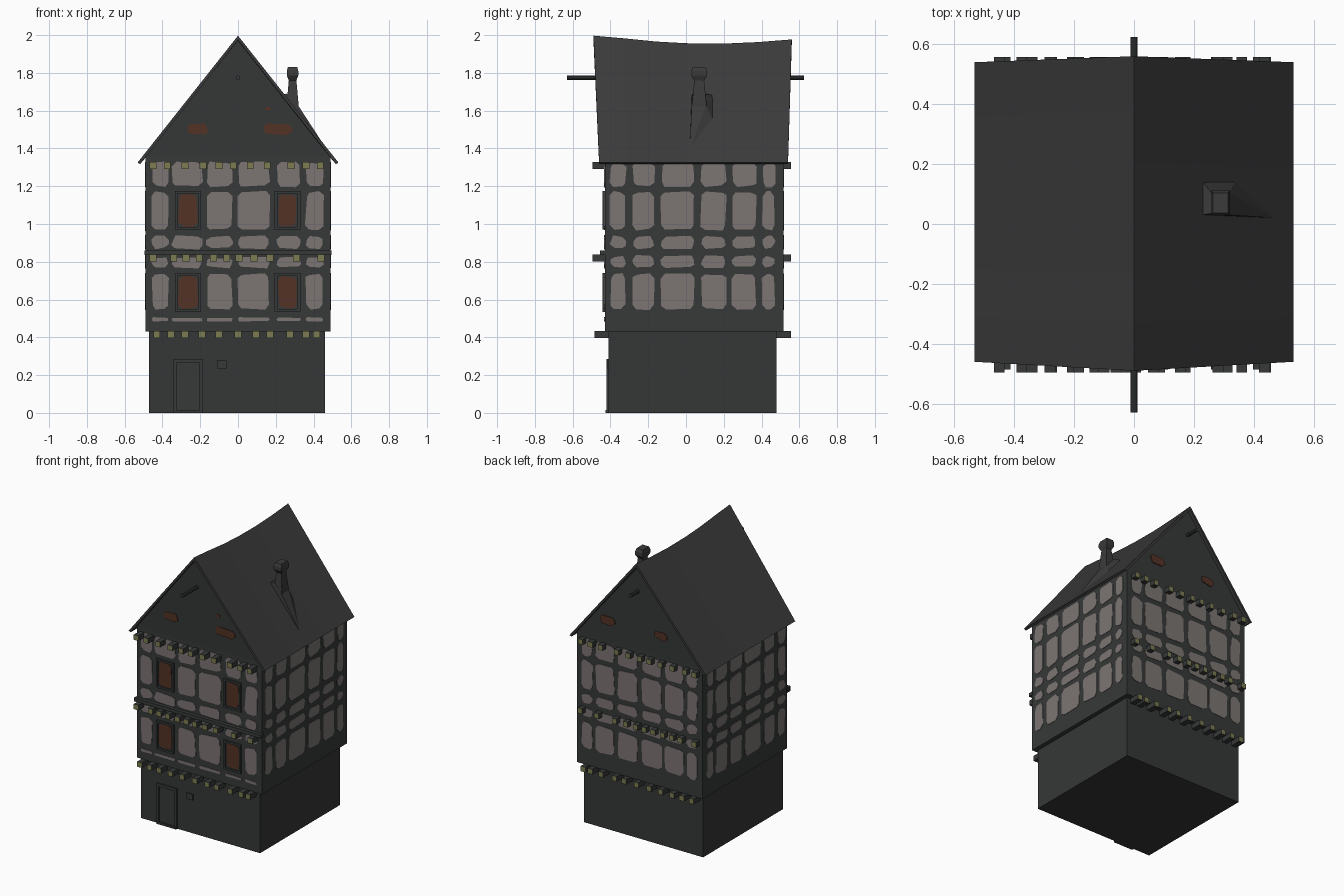
import bpy, bmesh, random
from mathutils import Vector

if "Cube" in bpy.data.objects:
    bpy.data.objects.remove(bpy.data.objects["Cube"])

random.seed(4)


def mat(name, r, g, b):
    m = bpy.data.materials.new(name)
    m.diffuse_color = (r, g, b, 1)
    m.use_nodes = True
    m.node_tree.nodes["Principled BSDF"].inputs["Base Color"].default_value = m.diffuse_color
    return m


SLATE = mat("slate_grey", .043, .043, .043)
TIMBER = mat("dark_timber", .038, .041, .041)
STONE = mat("dark_stone", .036, .037, .037)
PLASTER = mat("warm_grey_plaster", .20, .178, .172)
BROWN = mat("brown_glass", .088, .032, .019)
OLIVE = mat("olive_beam_end", .20, .20, .085)


def finish(bm, name, *mats):
    bmesh.ops.recalc_face_normals(bm, faces=bm.faces)
    me = bpy.data.meshes.new(name)
    bm.to_mesh(me)
    bm.free()
    for m in mats:
        me.materials.append(m)
    ob = bpy.data.objects.new(name, me)
    bpy.context.collection.objects.link(ob)
    return ob


def add_box(bm, lo, hi):
    r = bmesh.ops.create_cube(bm, size=1)
    for v in r["verts"]:
        v.co = Vector([lo[i] + (v.co[i] + .5) * (hi[i] - lo[i]) for i in range(3)])


def box(name, lo, hi, m):
    bm = bmesh.new()
    add_box(bm, lo, hi)
    return finish(bm, name, m)


def loft(bm, sections, closed=True):
    rows = [[bm.verts.new(p) for p in s] for s in sections]
    n = len(rows[0])
    for a, b in zip(rows, rows[1:]):
        for i in range(n if closed else n - 1):
            j = (i + 1) % n
            bm.faces.new((a[i], a[j], b[j], b[i]))
    return rows


X, YF, YB = .49, -.43, .515   # upper house walls


def on_wall(side, u, v, d):
    return {"front": (u, YF - d, v), "back": (u, YB + d, v),
            "right": (X + d, u, v), "left": (-X - d, u, v)}[side]


# Thin plate with chamfered, slightly wobbly corners
def add_plate(bm, side, u0, u1, v0, v1, d=.003, ragged=True):
    c = min(.02, .3 * (u1 - u0), .3 * (v1 - v0))
    pts = [(u0 + c, v0), (u1 - c, v0), (u1, v0 + c), (u1, v1 - c),
           (u1 - c, v1), (u0 + c, v1), (u0, v1 - c), (u0, v0 + c)]
    if ragged:
        j = .12 * min(u1 - u0, v1 - v0, .05)
        pts = [(u + random.uniform(-j, j), v + random.uniform(-j, j)) for u, v in pts]
    rows = loft(bm, [[on_wall(side, u, v, k) for u, v in pts] for k in (d - .006, d)])
    for r in rows:
        bm.faces.new(r)


# Ground floor
box("stone_ground_floor", (-.47, -.41, 0), (.46, .48, .44), STONE)

# Upper floors with leaning gables under the sagging roof
bm = bmesh.new()
secs = []
for y, ya, z in ((YF, -.47, 1.972), (.1, .1, 1.925), (YB, .54, 1.945)):
    secs.append([(-X, y, .43), (X, y, .43), (X, y, 1.355), (0, ya, z), (-X, y, 1.355)])
rows = loft(bm, secs)
for r in (rows[0], rows[-1]):
    bm.faces.new((r[0], r[1], r[2], r[4]))
    bm.faces.new((r[4], r[2], r[3]))
finish(bm, "timber_upper_floors", TIMBER)

# Plaster panels: rows of (bottom, top), columns of (start, end)
ROWS = [(1.20, 1.325), (.97, 1.17), (.87, .935), (.77, .83), (.55, .735)]
SIDE = [(-.40, -.32), (-.28, -.17), (-.13, .045), (.08, .21), (.245, .37), (.405, .47)]
FRONT = [(-.455, -.37), (-.35, -.19), (-.165, -.03), (0, .165), (.205, .33), (.36, .45)]
BACK = [(-.45, -.37), (-.34, -.20), (-.17, -.02), (.02, .17), (.20, .34), (.37, .45)]
bm = bmesh.new()
for v0, v1 in ROWS:
    for side in ("left", "right"):
        for u0, u1 in SIDE:
            add_plate(bm, side, u0, u1, v0, v1)
    for u0, u1 in BACK:
        add_plate(bm, "back", u0, u1, v0, v1)
    for i, (u0, u1) in enumerate(FRONT):
        if not (v1 - v0 > .15 and i in (1, 4)):      # leave room for windows
            add_plate(bm, "front", u0, u1, v0, min(v1, .82) if v0 == .77 else v1)
for u0, u1 in FRONT:
    add_plate(bm, "front", u0, u1, .485, .505)
finish(bm, "plaster_panels", PLASTER)

# Windows on the front: brown panes inside timber frames
panes, frames = bmesh.new(), bmesh.new()
for xc in (-.265, .262):
    for z0 in (.535, .97):
        z1, w, t = z0 + .205, .068, .014
        add_plate(panes, "front", xc - .048, xc + .048, z0 + .02, z1 - .02)
        for lo, hi in (((xc - w, z0), (xc - w + t, z1)), ((xc + w - t, z0), (xc + w, z1)),
                       ((xc - w, z0), (xc + w, z0 + t)), ((xc - w, z1 - t), (xc + w, z1))):
            add_box(frames, (lo[0], YF - .012, lo[1]), (hi[0], YF + .01, hi[1]))
# Small gable windows
for side, u0, u1 in (("front", -.27, -.16), ("front", .135, .285),
                     ("back", .19, .30), ("back", -.22, -.13)):
    add_plate(panes, side, u0, u1, 1.475, 1.53, .015)
add_plate(panes, "front", .145, .175, 1.60, 1.62, .02)
finish(panes, "window_panes", BROWN)
finish(frames, "window_frames", TIMBER)

# Belt beam along the front
box("front_belt_beam", (-.495, YF - .025, .835), (.495, YF + .01, .86), TIMBER)

# Projecting beam ends, olive on the outward face only
TOP = [-.45, -.375, -.28, -.185, -.10, -.025, .065, .155, .28, .36, .435]
MID = [-.45, -.34, -.275, -.205, -.13, -.06, .005, .085, .17, .31, .44]
LOW = [-.43, -.355, -.28, -.19, -.10, 0, .095, .17, .275, .36, .415]
bm = bmesh.new()
h = .018
for xs, z, yf in ((TOP, 1.31, -.495), (MID, .82, -.495), (LOW, .415, -.485)):
    for x in xs:
        add_box(bm, (x - h, yf, z - h), (x + h, -.38, z + h))
        add_box(bm, (x - h, .45, z - h), (x + h, .557, z + h))
bm.normal_update()
for f in bm.faces:
    f.material_index = int(abs(f.normal.y) > .9)
finish(bm, "beam_ends", TIMBER, OLIVE)

# Sagging roof: (ridge y, eave y, ridge height) stations
bm = bmesh.new()
secs = []
for yr, ye, z in ((-.49, -.46, 1.997), (-.33, -.31, 1.983), (-.16, -.15, 1.966),
                  (0, 0, 1.957), (.2, .19, 1.955), (.38, .36, 1.963), (.56, .54, 1.977)):
    e, k, t = .532, 1.325, .024
    secs.append([(-e, ye, k), (0, yr, z), (e, ye, k), (e - .014, ye, k - .008),
                 (0, yr, z - t), (-e + .014, ye, k - .008)])
rows = loft(bm, secs)
for r in (rows[0], rows[-1]):
    bm.faces.new((r[0], r[1], r[4], r[5]))
    bm.faces.new((r[1], r[2], r[3], r[4]))
roof = finish(bm, "sagging_roof", SLATE)

# Chimney: square profile rings (height, half x, half y)
bm = bmesh.new()
rows = loft(bm, [[(.289 + sx * a, .07 + sy * b, z) for sx, sy in ((-1, -1), (1, -1), (1, 1), (-1, 1))]
                 for z, a, b in ((1.55, .034, .045), (1.64, .031, .038), (1.76, .02, .026),
                                 (1.785, .03, .042), (1.81, .03, .042), (1.83, .025, .034))])
bm.faces.new(rows[0])
bm.faces.new(rows[-1])
finish(bm, "chimney", SLATE)

# Flared roof skirt around the chimney
bm = bmesh.new()
for p in ((.32, .03, 1.625), (.32, .105, 1.625), (.258, .035, 1.69), (.258, .105, 1.69),
          (.47, .02, 1.395), (.22, .15, 1.68), (.34, .15, 1.54), (.22, .03, 1.68), (.28, .05, 1.55)):
    bm.verts.new(p)
bmesh.ops.convex_hull(bm, input=bm.verts)
finish(bm, "chimney_skirt", SLATE)

# Hoist poles at both gables
for name, y0, y1 in (("front_hoist_pole", -.63, -.40), ("back_hoist_pole", .48, .625)):
    bpy.ops.mesh.primitive_cylinder_add(vertices=10, radius=.012, depth=y1 - y0,
                                        location=(0, (y0 + y1) / 2, 1.775), rotation=(1.5708, 0, 0))
    ob = bpy.context.object
    ob.name = name
    ob.data.materials.append(TIMBER)
    bpy.ops.object.shade_smooth_by_angle()

# Door leaf, frame, step and small wall box
box("door_leaf", (-.33, -.413, 0), (-.20, -.40, .27), TIMBER)
bm = bmesh.new()
add_box(bm, (-.342, -.421, 0), (-.325, -.40, .28))
add_box(bm, (-.203, -.421, 0), (-.186, -.40, .28))
add_box(bm, (-.342, -.421, .265), (-.186, -.40, .285))
finish(bm, "door_frame", TIMBER)
box("door_step", (-.34, -.425, 0), (-.19, -.40, .015), STONE)
box("small_wall_box", (-.11, -.418, .235), (-.062, -.40, .277), TIMBER)
